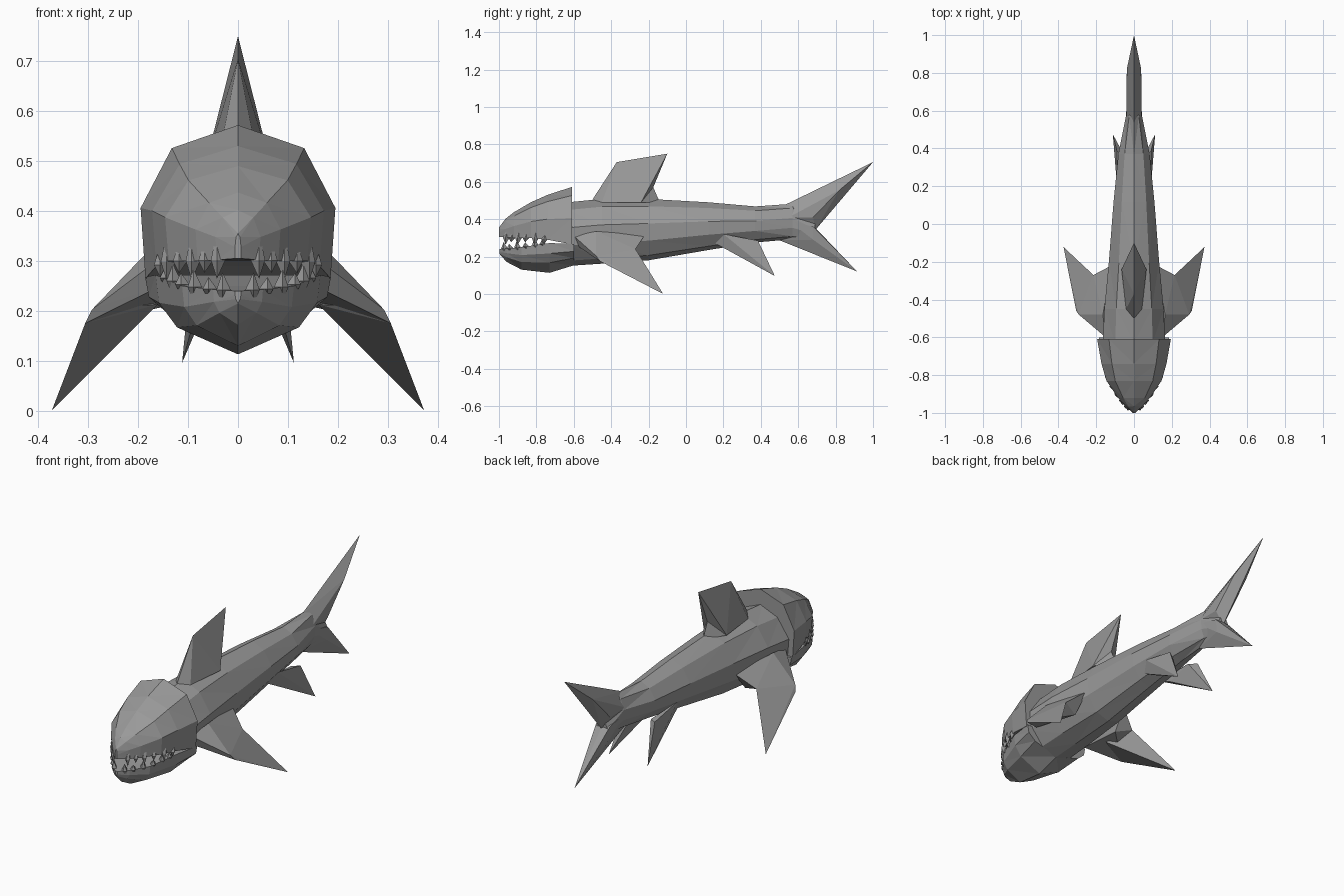
import bpy, bmesh

cube = bpy.data.objects.get("Cube")
if cube:
    bpy.data.objects.remove(cube, do_unlink=True)

grey = bpy.data.materials.new("stone grey")
grey.use_nodes = True
COL = (0.32, 0.32, 0.32, 1)
grey.diffuse_color = COL
grey.node_tree.nodes["Principled BSDF"].inputs["Base Color"].default_value = COL


def finish(bm, name):
    bmesh.ops.recalc_face_normals(bm, faces=bm.faces)
    me = bpy.data.meshes.new(name)
    bm.to_mesh(me)
    bm.free()
    me.materials.append(grey)
    ob = bpy.data.objects.new(name, me)
    bpy.context.collection.objects.link(ob)
    return ob


def loft(name, sections):
    """Skin (y, half profile) sections; each half profile of (x, z) is mirrored in x."""
    bm = bmesh.new()
    rings = []
    for y, half in sections:
        other = [(-x, z) for x, z in reversed(half) if x > 1e-4]
        rings.append([bm.verts.new((x, y, z)) for x, z in half + other])
    n = len(rings[0])
    for a, b in zip(rings, rings[1:]):
        for i in range(n):
            j = (i + 1) % n
            bm.faces.new((a[i], a[j], b[j], b[i]))
    bm.faces.new(rings[0])
    bm.faces.new(rings[-1])
    # facets split into triangles
    bmesh.ops.triangulate(bm, faces=[f for f in bm.faces if len(f.verts) == 4])
    return finish(bm, name)


def add_hull(bm, pts):
    vs = [bm.verts.new(p) for p in pts]
    res = bmesh.ops.convex_hull(bm, input=vs)
    junk = [v for v in res["geom_interior"] if isinstance(v, bmesh.types.BMVert)]
    bmesh.ops.delete(bm, geom=junk, context="VERTS")


def solid(name, *groups):
    """Faceted part made of one or more convex chunks."""
    bm = bmesh.new()
    for pts in groups:
        add_hull(bm, pts)
    return finish(bm, name)


def both(*pts):
    """Points together with their mirror images."""
    return list(pts) + [(-x, y, z) for x, y, z in pts]


# Body: tapering ten-sided trunk (y, bottom, top, half width)
def trunk(y, zb, zt, w):
    h, m = zt - zb, (zt + zb) / 2
    return y, [(0, zt), (.6 * w, zt - .12 * h), (w, m + .1 * h),
               (.95 * w, m - .18 * h), (.55 * w, zb + .08 * h), (0, zb)]


loft("body", [trunk(*s) for s in (
    (-.63, .15, .49, .165), (-.45, .162, .508, .157), (-.2, .18, .508, .133),
    (.12, .235, .49, .108), (.37, .275, .468, .083), (.57, .293, .482, .043),
    (.69, .285, .385, .034))])

# Head rows from snout to nape: (y, top or bottom, half width, lip height)
SKULL = [(-1, .355, .006, .305), (-.965, .402, .045, .302), (-.92, .437, .085, .30),
         (-.83, .49, .146, .30), (-.74, .53, .172, .29), (-.61, .572, .195, .265)]
JAW = [(-.998, .215, .006, .24), (-.96, .172, .05, .243), (-.88, .13, .112, .25),
       (-.73, .113, .165, .272), (-.6, .153, .186, .268)]


def skull(y, zt, w, zl):
    h = zt - zl
    return y, [(0, zt), (.68 * w, zt - .15 * h), (w, zt - .54 * h), (.95 * w, zl), (0, zl)]


def jaw(y, zb, w, zl):
    h = zl - zb
    return y, [(0, zl), (w, zl), (.96 * w, zl - .35 * h), (.74 * w, zb + .34 * h), (0, zb)]


loft("skull", [skull(*s) for s in SKULL])
loft("lower_jaw", [jaw(*s) for s in JAW])


# Teeth: double pyramids following each lip
def lip(rows, y):
    for a, b in zip(rows, rows[1:]):
        if y <= b[0]:
            t = max(0, (y - a[0]) / (b[0] - a[0]))
            return a[2] + t * (b[2] - a[2]), a[3] + t * (b[3] - a[3])


def teeth(name, rows, ys, tip, root, inset):
    bm = bmesh.new()
    for i, y in enumerate(ys):
        x, z = lip(rows, y)
        x *= inset
        k = 1 if i % 2 == 0 else .65
        r = .017
        for s in (1, -1):
            add_hull(bm, [(s * x, y, z + tip * k), (s * x, y + .012, z + root * k),
                          (s * (x + r * .7), y, z), (s * (x - r), y, z),
                          (s * x, y + r * 1.3, z), (s * x, y - r * .8, z)])
    return finish(bm, name)


teeth("upper_teeth", SKULL, (-.965, -.935, -.9, -.86, -.81, -.76), -.038, .06, .94)
teeth("lower_teeth", JAW, (-.975, -.945, -.905, -.86, -.81, -.77), .036, -.03, .96)

# Dorsal fin with a small heel behind it
SIDES = both((.066, -.24, .49))
solid("dorsal_fin",
      SIDES + both((.042, -.45, .49)) + [(0, -.5, .505), (0, -.37, .705),
                                         (0, -.1, .75), (0, -.175, .57)],
      SIDES + [(0, -.25, .57), (0, -.175, .57), (0, -.14, .49)])

# Tail lobes
solid("upper_tail_lobe",
      both((.04, .55, .41), (.04, .68, .41), (.038, .82, .555)) +
      [(0, .52, .472), (0, .63, .49), (0, .69, .34), (0, 1, .705)])
solid("lower_tail_lobe",
      both((.042, .55, .39), (.039, .68, .36), (.034, .68, .29)) +
      [(0, .5, .287), (0, .6, .292), (0, .695, .35), (0, .7, .285), (0, .915, .12)])

# Paired fins
for side, s in (("left", 1), ("right", -1)):
    def m(*pts):
        return [(s * x, y, z) for x, y, z in pts]

    elbow = ((.292, -.48, .203), (.306, -.46, .175), (.215, -.27, .24))
    solid(side + "_pectoral_fin",
          m((.15, -.6, .31), (.155, -.57, .25), (.165, -.48, .335), (.12, -.22, .315),
            (.13, -.3, .212), *elbow),
          m((.373, -.122, 0), (.16, -.41, .213), *elbow))
    solid(side + "_pelvic_fin",
          m((.06, .13, .285), (.09, .2, .32), (.05, .22, .24), (.112, .475, .096),
            (.09, .385, .285), (.05, .36, .28)))
